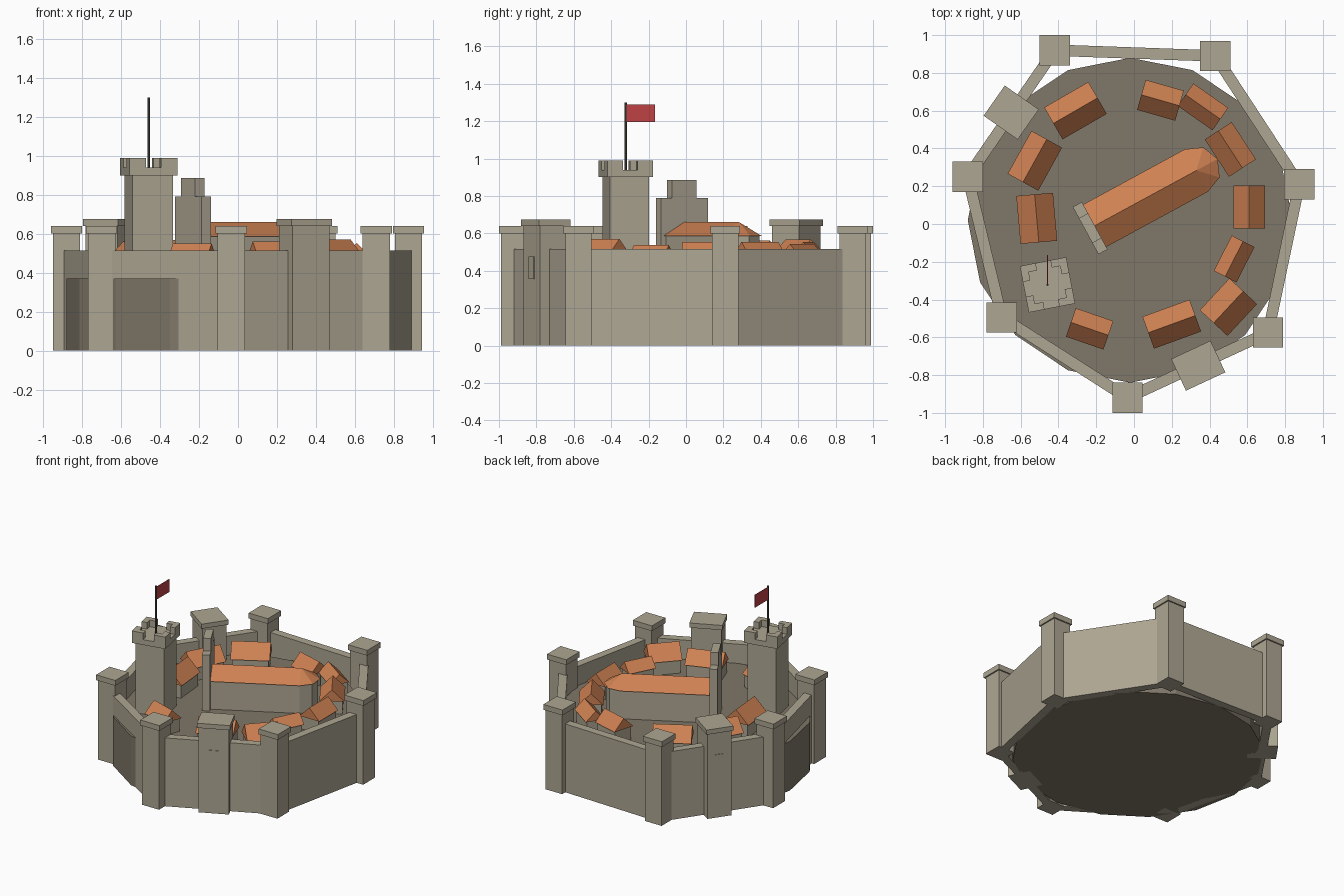
import bpy, bmesh
from math import radians, atan2, cos, sin, pi, hypot
from mathutils import Matrix, Vector

cube = bpy.data.objects.get("Cube")
if cube:
    bpy.data.objects.remove(cube, do_unlink=True)


def material(name, color):
    m = bpy.data.materials.new(name)
    m.use_nodes = True
    rgba = (*color, 1)
    m.diffuse_color = rgba
    m.node_tree.nodes["Principled BSDF"].inputs["Base Color"].default_value = rgba
    return m


STONE = material("stone", (0.42, 0.38, 0.29))
GROUND = material("ground", (0.215, 0.185, 0.14))
TILE = material("roof tile", (0.62, 0.22, 0.085))
RED = material("flag red", (0.52, 0.055, 0.06))
POLE = material("pole", (0.10, 0.09, 0.065))


def finish(name, bm, mat, center=(0, 0), angle=0.0):
    """Turn a bmesh into an object, placed at center and turned about z."""
    bmesh.ops.recalc_face_normals(bm, faces=bm.faces)
    me = bpy.data.meshes.new(name)
    bm.to_mesh(me)
    bm.free()
    me.materials.append(mat)
    ob = bpy.data.objects.new(name, me)
    ob.location = (center[0], center[1], 0)
    ob.rotation_euler.z = angle
    bpy.context.collection.objects.link(ob)
    return ob


def add_box(bm, w, d, z0, z1, x=0, y=0):
    mat = Matrix.Translation((x, y, (z0 + z1) / 2)) @ Matrix.Diagonal((w, d, z1 - z0, 1))
    bmesh.ops.create_cube(bm, size=1, matrix=mat)


def box(name, w, d, z0, z1, mat, center=(0, 0), angle=0.0, x=0, y=0):
    bm = bmesh.new()
    add_box(bm, w, d, z0, z1, x, y)
    return finish(name, bm, mat, center, angle)


def prism(bm, outline, axis):
    """Extrude a flat outline of 3D points along axis."""
    face = bm.faces.new([bm.verts.new(p) for p in outline])
    ext = bmesh.ops.extrude_face_region(bm, geom=[face])
    verts = [v for v in ext["geom"] if isinstance(v, bmesh.types.BMVert)]
    bmesh.ops.translate(bm, verts=verts, vec=axis)


def gable_roof(bm, x0, x1, w, eave, ridge):
    prism(bm, [(x0, -w / 2, eave), (x0, w / 2, eave), (x0, 0, ridge)], Vector((x1 - x0, 0, 0)))


# Ground mound
bm = bmesh.new()
bmesh.ops.create_cone(bm, cap_ends=True, segments=16, radius1=0.86, radius2=0.86, depth=0.37,
                      matrix=Matrix.Translation((0, 0, 0.185)))
finish("ground", bm, GROUND, (-0.02, 0.02))

# Curtain wall with its corner towers
corners = [(-0.42, 0.92), (0.43, 0.89), (0.875, 0.21), (0.71, -0.575),
           (-0.035, -0.92), (-0.70, -0.495), (-0.88, 0.25)]
for i, (ax, ay) in enumerate(corners):
    bx, by = corners[(i + 1) % len(corners)]
    box(f"curtain_wall_{i + 1}", hypot(bx - ax, by - ay), 0.06, 0, 0.515, STONE,
        ((ax + bx) / 2, (ay + by) / 2), atan2(by - ay, bx - ax))
    bm = bmesh.new()
    add_box(bm, 0.14, 0.14, 0, 0.6)
    add_box(bm, 0.16, 0.16, 0.6, 0.64)
    finish(f"corner_tower_{i + 1}", bm, STONE, (ax, ay))

# Gatehouses with a small plate on the outer face
for name, c, ang, w, d, side in (("front_gatehouse", (0.34, -0.75), 25, 0.23, 0.185, (0, -1)),
                                 ("back_gatehouse", (-0.65, 0.59), -35, 0.22, 0.195, (-1, 0))):
    a = radians(ang)
    bm = bmesh.new()
    add_box(bm, w - 0.02, d - 0.02, 0, 0.64)
    add_box(bm, w, d, 0.64, 0.675)
    finish(name, bm, STONE, c, a)
    sx, sy = side
    box(name + "_plate", 0.065 if sy else 0.008, 0.065 if sx else 0.008, 0.355, 0.475, STONE,
        c, a, sx * (w / 2 - 0.01), sy * (d / 2 - 0.01))

# Keep with a battlemented top
keep, turn = (-0.458, -0.322), radians(11)
bm = bmesh.new()
add_box(bm, 0.213, 0.213, 0.3, 0.9)
add_box(bm, 0.25, 0.25, 0.9, 0.94)
finish("keep", bm, STONE, keep, turn)
bm = bmesh.new()
for sx in (-1, 1):
    for sy in (-1, 1):
        # L-shaped corner merlons
        add_box(bm, 0.085, 0.04, 0.94, 0.99, sx * 0.0825, sy * 0.105)
        add_box(bm, 0.04, 0.045, 0.94, 0.99, sx * 0.105, sy * 0.0625)
finish("keep_merlons", bm, STONE, keep, turn)

# Flagpole and flag
bm = bmesh.new()
bmesh.ops.create_cone(bm, cap_ends=True, segments=8, radius1=0.006, radius2=0.006, depth=0.36,
                      matrix=Matrix.Translation((0, 0, 1.12)))
finish("flagpole", bm, POLE, keep)
box("flag", 0.005, 0.155, 1.195, 1.29, RED, keep, 0, 0, 0.08)

# Great hall: stepped gable wall, nave and rounded end
hall, axis = (-0.232, -0.022), radians(28.5)
bm = bmesh.new()
add_box(bm, 0.055, 0.285, 0.3, 0.79)
add_box(bm, 0.055, 0.15, 0.79, 0.885)
finish("hall_gable_wall", bm, STONE, hall, axis)
length, half = 0.64, 0.128


def apse(r):
    return [(length + r * cos(t), r * sin(t)) for t in (-pi / 2 + k * pi / 4 for k in range(5))]


bm = bmesh.new()
plan = [(0, 0.113), (0, -0.113)] + apse(0.113)
prism(bm, [(x, y, 0.3) for x, y in plan], Vector((0, 0, 0.285)))
finish("hall_walls", bm, STONE, hall, axis)
bm = bmesh.new()
rim = [bm.verts.new((x, y, 0.585)) for x, y in [(0, half), (0, -half)] + apse(half)]
near, far = bm.verts.new((0, 0, 0.66)), bm.verts.new((length, 0, 0.66))
bm.faces.new(rim)
bm.faces.new((rim[0], rim[1], near))
bm.faces.new((rim[1], rim[2], far, near))
bm.faces.new((rim[-1], rim[0], near, far))
for a, b in zip(rim[2:], rim[3:]):
    bm.faces.new((a, b, far))
finish("hall_roof", bm, TILE, hall, axis)

# Town houses: x, y, angle, length, width
houses = [(-.31, .60, 30, .27, .195), (.14, .655, -16, .21, .165), (.365, .62, -35, .225, .145),
          (.51, .395, -57, .235, .17), (.61, .09, 90, .225, .165), (.53, -.185, 63, .21, .135),
          (.50, -.44, 47, .23, .20), (.20, -.53, 20, .265, .18), (-.235, -.555, -19, .21, .16),
          (-.515, .03, -85, .255, .195), (-.525, .335, 61, .26, .185)]
for i, (x, y, ang, ln, w) in enumerate(houses):
    a = radians(ang)
    box(f"house_walls_{i + 1}", ln - 0.02, w - 0.025, 0.3, 0.472, STONE, (x, y), a)
    bm = bmesh.new()
    gable_roof(bm, -ln / 2, ln / 2, w, 0.47, 0.47 + w / 2)
    finish(f"house_roof_{i + 1}", bm, TILE, (x, y), a)
